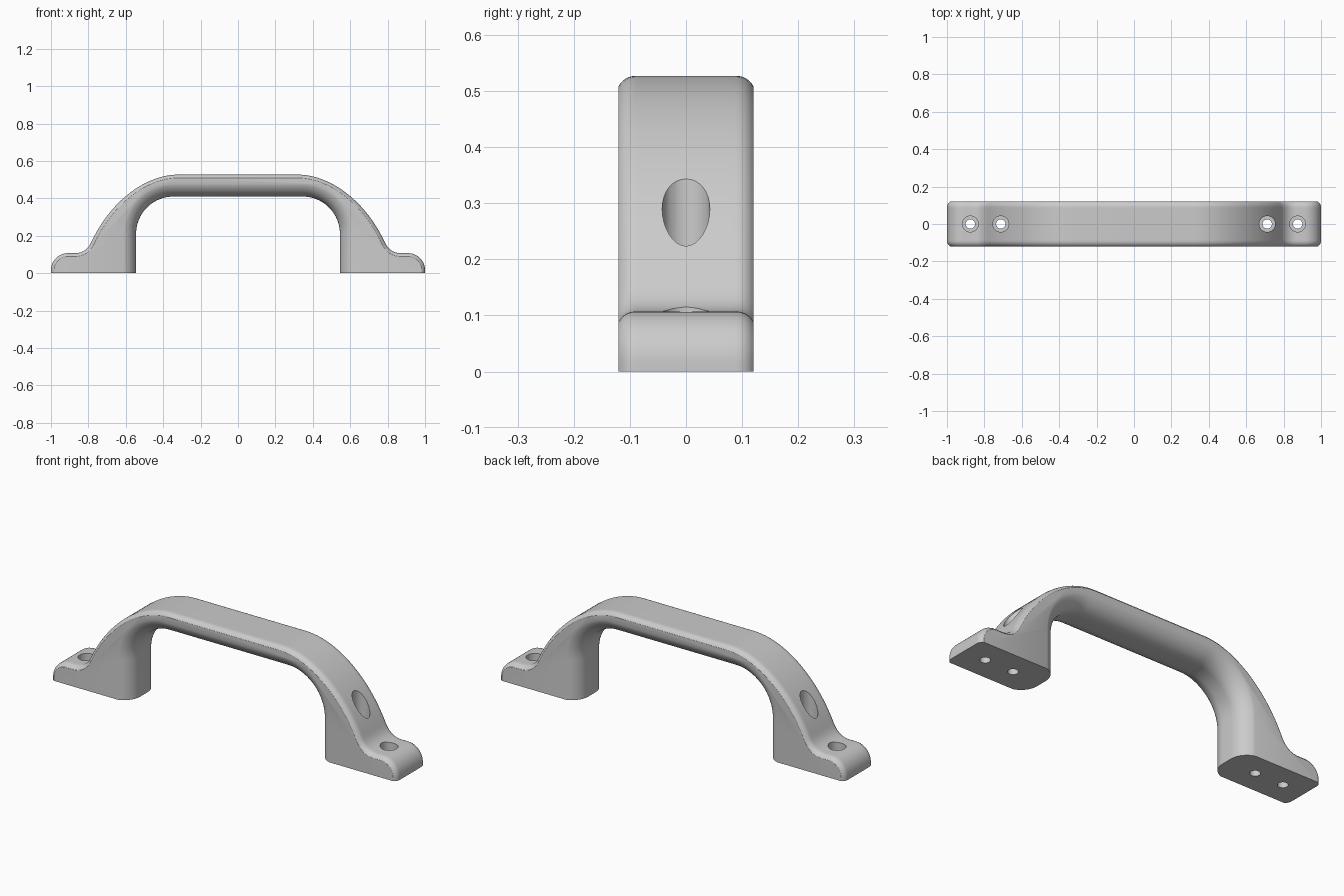
import bpy, bmesh, math
from mathutils import Vector

if "Cube" in bpy.data.objects:
    bpy.data.objects.remove(bpy.data.objects["Cube"])

HALF = 0.12  # half the handle width


def bezier(a, b, c, d, n):
    pts = []
    for i in range(n + 1):
        t = i / n
        s = 1 - t
        pts.append(tuple(s**3 * p + 3 * s * s * t * q + 3 * s * t * t * r + t**3 * u
                         for p, q, r, u in zip(a, b, c, d)))
    return pts


def arc(cx, cz, r, a0, a1, n):
    return [(cx + r * math.cos(math.radians(a0 + (a1 - a0) * i / n)),
             cz + r * math.sin(math.radians(a0 + (a1 - a0) * i / n))) for i in range(n + 1)]


def mirrored(half):
    # right half runs from the middle to the floor; return left floor to right floor
    return [Vector((-x, z)) for x, z in reversed(half)] + [Vector(p) for p in half]


def normals(pts):
    # left-hand normals, flat at the floor ends
    out = []
    for i in range(len(pts)):
        t = (pts[min(i + 1, len(pts) - 1)] - pts[max(i - 1, 0)]).normalized()
        out.append(Vector((-t.y, t.x)))
    out[0], out[-1] = Vector((-1, 0)), Vector((1, 0))
    return out


def drop(y, width, depth):
    # circular rounding over the last 'width' of the section, 'depth' at the side
    e = max(0.0, abs(y) - (HALF - width))
    r = (width**2 + depth**2) / (2 * depth)
    return r - math.sqrt(r * r - e * e)


# side profile: outer line with stepped foot, inner line of the opening
outer = mirrored(bezier((.32, .527), (.49, .527), (.68, .39), (.785, .165), 24)
                 + bezier((.785, .165), (.802, .129), (.83, .107), (.87, .107), 10)[1:]
                 + arc(.91, .017, .09, 90, 0, 12) + [(1, 0)])
inner = mirrored(arc(.345, .21, .2, 90, 0, 20) + [(.545, 0)])
outer_n, inner_n = normals(outer), normals(inner)

# loft the profile across the width, rounding outer and inner edges
half_ys = [0, .03, .04, .05, .06, .07, .08, .09, .096, .102, .107, .112, .116, .12]
ys = [-y for y in reversed(half_ys[1:])] + half_ys
bm = bmesh.new()
rings = []
for y in ys:
    do, di = drop(y, .03, .018), drop(y, .09, .067)
    loop = [p - n * do for p, n in zip(outer, outer_n)]
    loop += [p + n * di for p, n in reversed(list(zip(inner, inner_n)))]
    rings.append([bm.verts.new((p.x, y, max(p.y, 0))) for p in loop])
for a, b in zip(rings, rings[1:]):
    for i in range(len(a)):
        j = (i + 1) % len(a)
        bm.faces.new((a[i], a[j], b[j], b[i]))
bm.faces.new(rings[0])
bm.faces.new(list(reversed(rings[-1])))
bmesh.ops.recalc_face_normals(bm, faces=bm.faces[:])
mesh = bpy.data.meshes.new("pull_handle")
bm.to_mesh(mesh)
bm.free()
handle = bpy.data.objects.new("pull_handle", mesh)
bpy.context.collection.objects.link(handle)

# stepped screw holes: narrow shank below, wide head bore above
bm = bmesh.new()
N = 32
for x in (-.875, -.712, .712, .875):
    levels = []
    for r, z in ((.025, -.05), (.025, .05), (.0425, .05), (.0425, .6)):
        levels.append([bm.verts.new((x + r * math.cos(2 * math.pi * k / N),
                                     r * math.sin(2 * math.pi * k / N), z)) for k in range(N)])
    for a, b in zip(levels, levels[1:]):
        for k in range(N):
            m = (k + 1) % N
            bm.faces.new((a[k], a[m], b[m], b[k]))
    bm.faces.new(list(reversed(levels[0])))
    bm.faces.new(levels[-1])
bmesh.ops.recalc_face_normals(bm, faces=bm.faces[:])
cut_mesh = bpy.data.meshes.new("screw_hole_cutter")
bm.to_mesh(cut_mesh)
bm.free()
cutter = bpy.data.objects.new("screw_hole_cutter", cut_mesh)
cutter.hide_render = True
bpy.context.collection.objects.link(cutter)

mod = handle.modifiers.new("screw_holes", 'BOOLEAN')
mod.operation = 'DIFFERENCE'
mod.solver = 'EXACT'
mod.object = cutter
bpy.context.view_layer.objects.active = handle
handle.select_set(True)
bpy.ops.object.modifier_apply(modifier=mod.name)
bpy.data.objects.remove(cutter)
bpy.ops.object.shade_smooth_by_angle(angle=math.radians(30))
